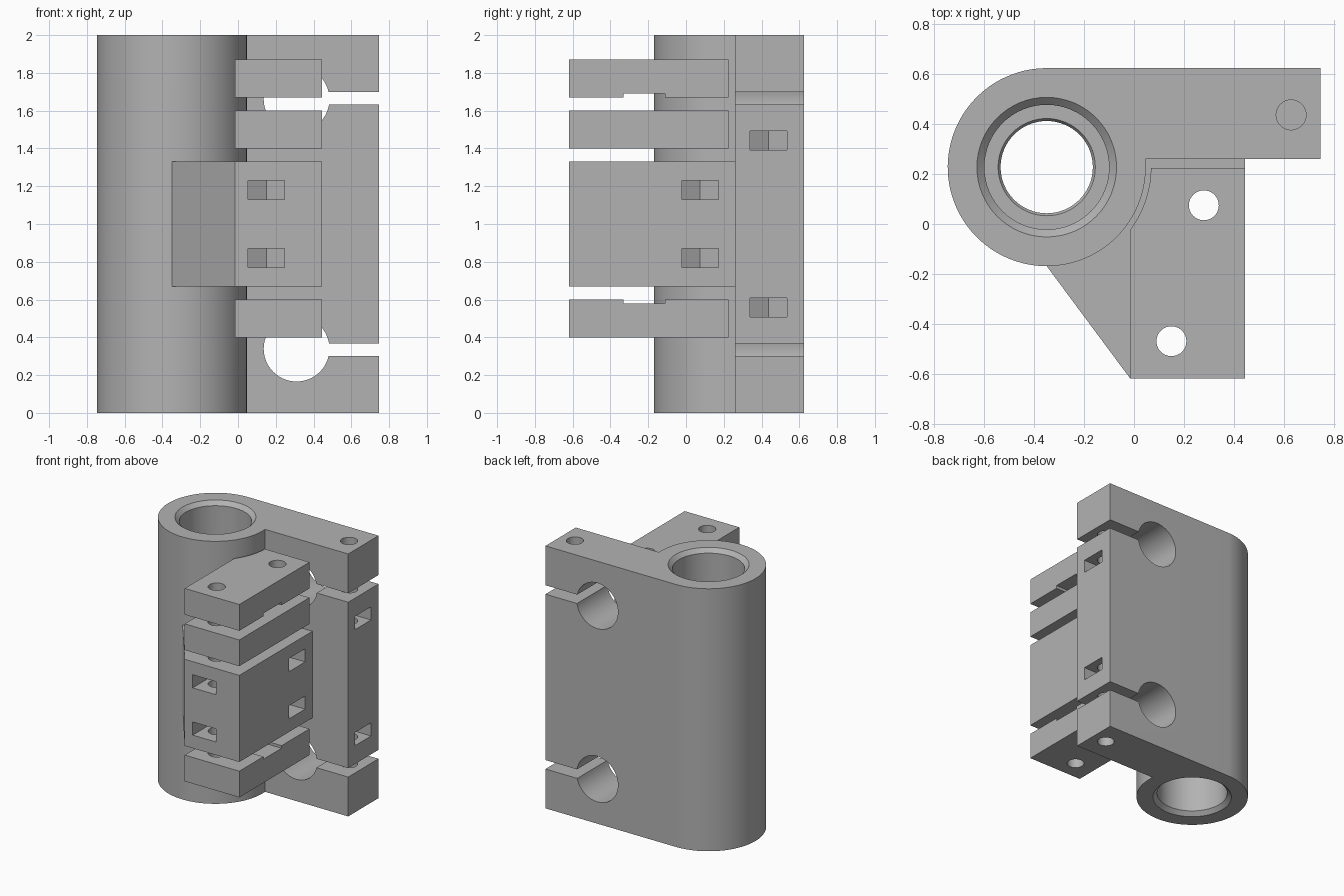
import bpy, bmesh
from math import sin, cos, pi, radians, asin
from mathutils import Matrix

default = bpy.data.objects.get("Cube")
if default:
    bpy.data.objects.remove(default, do_unlink=True)

grey = bpy.data.materials.new("plain grey")
grey.use_nodes = True
tone = (0.45, 0.45, 0.45, 1)
grey.diffuse_color = tone
grey.node_tree.nodes["Principled BSDF"].inputs["Base Color"].default_value = tone

CX, CY, R = -0.35, 0.228, 0.397       # tube axis and outer radius
SCREWS = [(0.28, 0.075), (0.15, -0.47)]
PLATE_SCREW = (0.63, 0.4375)


def add_object(name, bm):
    bmesh.ops.recalc_face_normals(bm, faces=bm.faces)
    mesh = bpy.data.meshes.new(name)
    bm.to_mesh(mesh)
    bm.free()
    mesh.materials.append(grey)
    obj = bpy.data.objects.new(name, mesh)
    bpy.context.collection.objects.link(obj)
    return obj


def prism(name, points, z0, z1):
    bm = bmesh.new()
    face = bm.faces.new([bm.verts.new((x, y, z0)) for x, y in points])
    top = bmesh.ops.extrude_face_region(bm, geom=[face])["geom"]
    verts = [v for v in top if isinstance(v, bmesh.types.BMVert)]
    bmesh.ops.translate(bm, verts=verts, vec=(0, 0, z1 - z0))
    return add_object(name, bm)


def box(name, x0, x1, y0, y1, z0, z1):
    return prism(name, [(x0, y0), (x1, y0), (x1, y1), (x0, y1)], z0, z1)


def arc(cx, cy, r, a0, a1, n):
    return [(cx + r * cos(a0 + (a1 - a0) * i / n),
             cy + r * sin(a0 + (a1 - a0) * i / n)) for i in range(n + 1)]


def rod(name, x, y, r, z0, z1, n=40):
    return prism(name, arc(x, y, r, 0, 2 * pi, n)[:-1], z0, z1)


def combine(obj, tool, operation="DIFFERENCE"):
    mod = obj.modifiers.new("join", "BOOLEAN")
    mod.operation, mod.solver, mod.object = operation, "EXACT", tool
    bpy.context.view_layer.update()
    graph = bpy.context.evaluated_depsgraph_get()
    mesh = bpy.data.meshes.new_from_object(obj.evaluated_get(graph))
    obj.modifiers.clear()
    obj.data = mesh
    bpy.data.objects.remove(tool, do_unlink=True)


def nut_slot(centre, angle, z, length):
    # Hexagonal pocket running out to a side face
    h = 0.0975
    r = h / cos(pi / 6)
    shape = [(-r, 0), (-r / 2, -h), (length, -h), (length, h), (-r / 2, h)]
    c, s = cos(angle), sin(angle)
    points = [(centre[0] + u * c - v * s, centre[1] + u * s + v * c) for u, v in shape]
    return prism("nut_slot", points, z - 0.05, z + 0.05)


# Tube and flat plate in one outline
body = prism("main_body", arc(CX, CY, R, pi / 2, 2 * pi + asin((0.26 - CY) / R), 80)
             + [(0.747, 0.26), (0.747, 0.625)], 0, 2)

# Front block with slanted gusset
block = prism("front_block", [(CX, CY - R), (-0.015, -0.62), (0.445, -0.62),
                              (0.445, 0.35), (CX, 0.35)], 0.67, 1.33)
combine(body, block, "UNION")

# Stepped, chamfered bore turned about the tube axis
half = [(0.29, -0.01), (0.28, 0), (0.25, 0.03), (0.25, 0.8), (0.195, 0.8), (0.185, 0.815)]
profile = half + [(r, 2 - z) for r, z in reversed(half)]
bm = bmesh.new()
rings = []
for r, z in profile:
    rings.append([bm.verts.new((x, y, z)) for x, y in arc(CX, CY, r, 0, 2 * pi, 64)[:-1]])
for low, high in zip(rings, rings[1:]):
    for i in range(len(low)):
        j = (i + 1) % len(low)
        bm.faces.new((low[i], low[j], high[j], high[i]))
bm.faces.new(rings[0])
bm.faces.new(rings[-1])
combine(body, add_object("bore", bm))

# Cross-rod clamps, plate screws and nut slots, at both ends
for mirror in (False, True):
    def heights(a, b):
        return (2 - b, 2 - a) if mirror else (a, b)
    hole = rod("rod_hole", 0, 0, 0.174, -0.3, 0.3, 56)
    zc = heights(0.34, 0.34)[0]
    hole.data.transform(Matrix.Translation((0.31, 0.45, zc)) @ Matrix.Rotation(radians(90), 4, "X"))
    combine(body, hole)
    combine(body, box("clamp_slit", 0.35, 0.9, 0.1, 0.8, *heights(0.3, 0.368)))
    combine(body, rod("plate_screw_hole", *PLATE_SCREW, 0.06, *heights(-0.1, 0.7)))
    combine(body, nut_slot(PLATE_SCREW, 0, heights(0.558, 0.558)[0], 0.3))
    zn = heights(0.82, 0.82)[0]
    combine(body, nut_slot(SCREWS[0], 0, zn, 0.3))
    combine(body, nut_slot(SCREWS[1], -pi / 2, zn, 0.3))
for x, y in SCREWS:
    combine(body, rod("screw_hole", x, y, 0.06, 0.5, 1.5))

# Loose clamp bars, hollowed around the tube
parts = [body]
bars = [("lower_clamp_bar", 0.4, 0.6, (0.58, 0.65)),
        ("middle_clamp_bar", 1.4, 1.6, None),
        ("upper_clamp_bar", 1.67, 1.87, (1.6, 1.692))]
for name, z0, z1, groove in bars:
    bar = box(name, -0.015, 0.445, -0.62, 0.225, z0, z1)
    combine(bar, rod("tube_clearance", CX, CY, 0.418, z0 - 0.1, z1 + 0.1, 80))
    for x, y in SCREWS:
        combine(bar, rod("screw_hole", x, y, 0.06, z0 - 0.1, z1 + 0.1))
    if groove:
        combine(bar, box("belt_groove", -0.2, 0.6, -0.33, -0.11, *groove))
    parts.append(bar)

# Smooth the round faces, keep the edges crisp
bpy.ops.object.select_all(action="DESELECT")
for obj in parts:
    obj.select_set(True)
bpy.context.view_layer.objects.active = body
bpy.ops.object.shade_smooth_by_angle(angle=radians(25))
